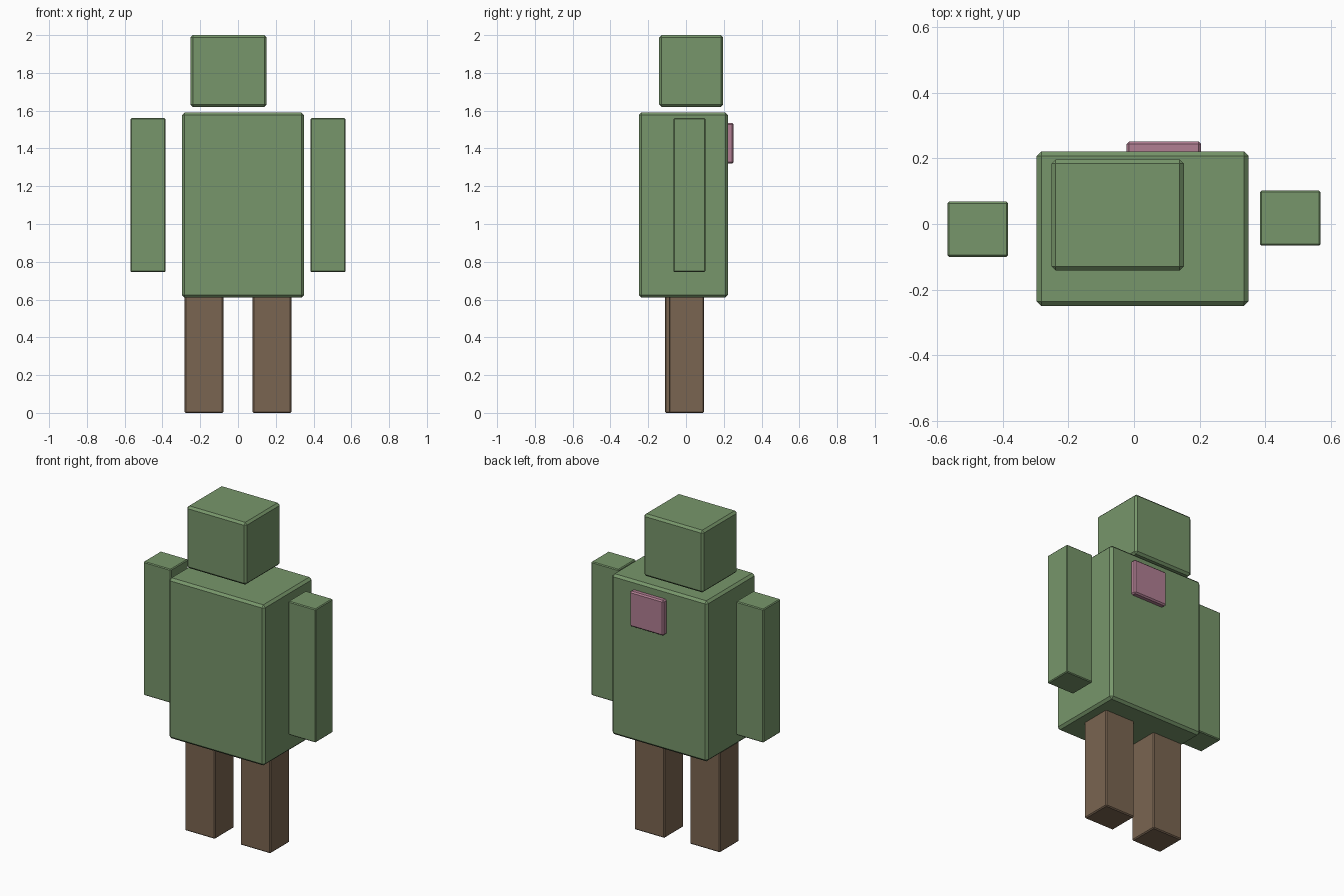
import bpy
import bmesh

if "Cube" in bpy.data.objects:
    bpy.data.objects.remove(bpy.data.objects["Cube"])


def material(name, rgb):
    mat = bpy.data.materials.new(name)
    mat.diffuse_color = (*rgb, 1.0)
    mat.use_nodes = True
    mat.node_tree.nodes["Principled BSDF"].inputs["Base Color"].default_value = mat.diffuse_color
    return mat


green = material("moss green", (0.185, 0.305, 0.145))
brown = material("bark brown", (0.195, 0.130, 0.082))
pink = material("dusty pink", (0.440, 0.210, 0.290))


def block(name, x, y, z, mat, chamfer):
    """Chamfered box spanning the given (low, high) range on each axis."""
    mesh = bpy.data.meshes.new(name)
    bm = bmesh.new()
    bmesh.ops.create_cube(bm, size=1.0)
    for v in bm.verts:
        v.co = [lo + (c + 0.5) * (hi - lo) for c, (lo, hi) in zip(v.co, (x, y, z))]
    bmesh.ops.bevel(bm, geom=bm.edges[:], offset=chamfer, segments=1,
                    affect='EDGES', profile=0.5)
    bm.to_mesh(mesh)
    bm.free()
    mesh.materials.append(mat)
    obj = bpy.data.objects.new(name, mesh)
    bpy.context.collection.objects.link(obj)
    return obj


# Head and torso, both slightly off centre
block("head", (-0.252, 0.152), (-0.142, 0.197), (1.62, 2.0), green, 0.013)
block("torso", (-0.297, 0.35), (-0.25, 0.222), (0.61, 1.59), green, 0.014)

# Arms and legs: the right ones sit a little further back
for side, sign, arm_y, leg_y in (("left", -1, -0.016, -0.018),
                                 ("right", 1, 0.018, 0.003)):
    arm_x, leg_x = sign * 0.477, sign * 0.18
    block(side + "_arm", (arm_x - 0.093, arm_x + 0.093),
          (arm_y - 0.084, arm_y + 0.084), (0.745, 1.56), green, 0.005)
    block(side + "_leg", (leg_x - 0.102, leg_x + 0.102),
          (leg_y - 0.093, leg_y + 0.093), (0.0, 0.62), brown, 0.006)

# Patch on the back
block("back_patch", (-0.023, 0.205), (0.212, 0.252), (1.32, 1.535), pink, 0.008)
